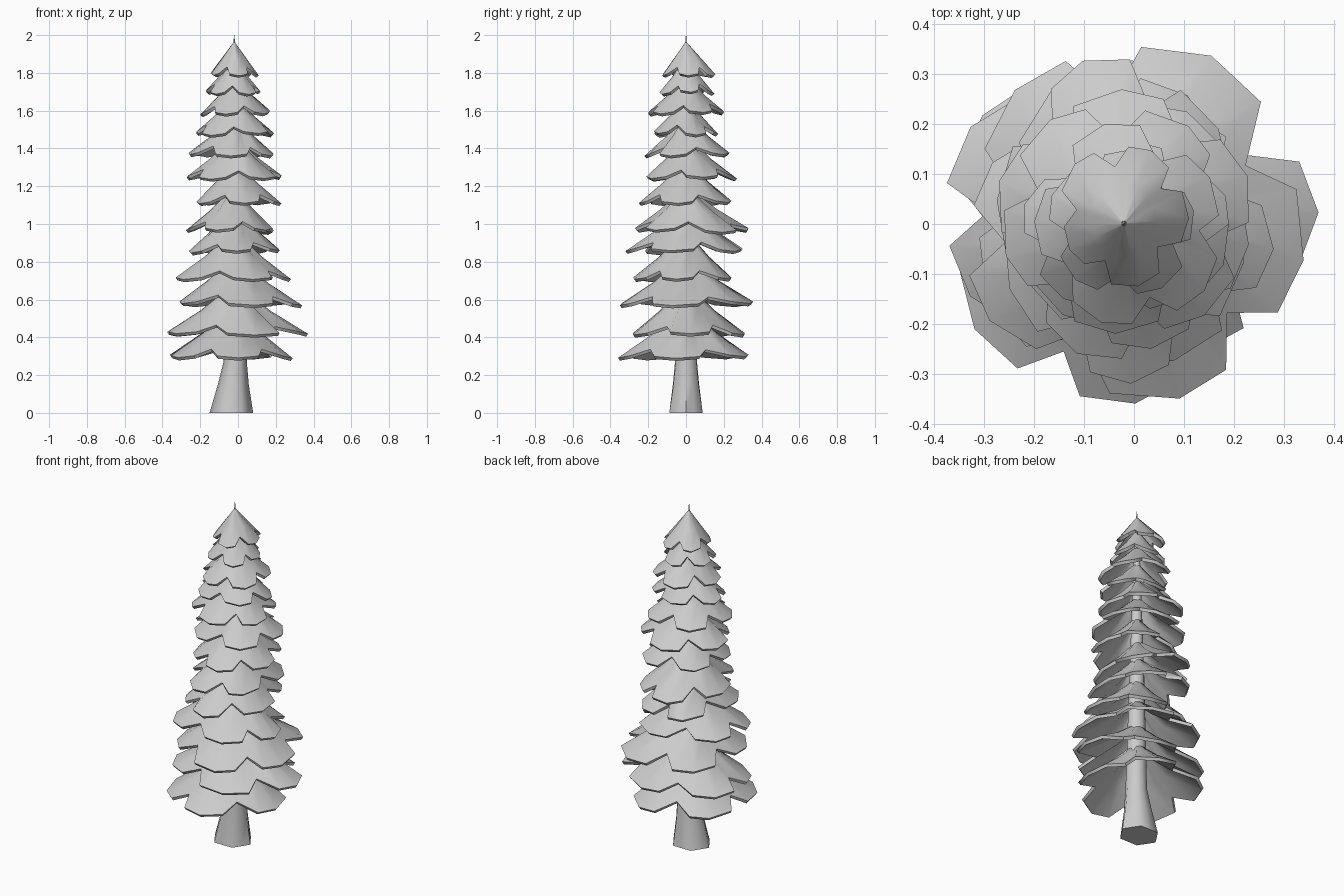
import bpy, bmesh, random
from math import sin, cos, radians, tau

if "Cube" in bpy.data.objects:
    bpy.data.objects.remove(bpy.data.objects["Cube"])

random.seed(4)
AXIS = -0.02

# tip height, x min, x max, y min, y max, direction of first bough (degrees)
TIERS = [
    (0.28, -0.36, 0.29, -0.36, 0.33, -77),
    (0.405, -0.375, 0.37, -0.28, 0.31, 0),
    (0.56, -0.31, 0.34, -0.35, 0.355, -8),
    (0.70, -0.33, 0.28, -0.28, 0.24, 0),
    (0.84, -0.26, 0.22, -0.32, 0.30, -88),
    (0.95, -0.275, 0.19, -0.27, 0.33, 33),
    (1.10, -0.22, 0.23, -0.25, 0.24, -10),
    (1.23, -0.27, 0.23, -0.21, 0.27, 20),
    (1.35, -0.26, 0.19, -0.22, 0.23, -20),
    (1.46, -0.22, 0.19, -0.17, 0.17, 20),
    (1.57, -0.20, 0.17, -0.20, 0.20, -40),
    (1.68, -0.17, 0.12, -0.14, 0.15, 10),
    (1.77, -0.145, 0.11, -0.125, 0.155, -77),
]


def skin(name, rings, caps, thickness=0):
    """Join equal rings of points into a surface."""
    bm = bmesh.new()
    loops = [[bm.verts.new(p) for p in r] for r in rings]
    n = len(rings[0])
    for a, b in zip(loops, loops[1:]):
        for i in range(n):
            j = (i + 1) % n
            bm.faces.new((a[i], a[j], b[j], b[i]))
    if caps:
        bm.faces.new(loops[0][::-1])
        bm.faces.new(loops[-1])
    me = bpy.data.meshes.new(name)
    bm.to_mesh(me)
    bm.free()
    ob = bpy.data.objects.new(name, me)
    bpy.context.collection.objects.link(ob)
    bpy.ops.object.select_all(action='DESELECT')
    ob.select_set(True)
    bpy.context.view_layer.objects.active = ob
    if thickness:
        m = ob.modifiers.new("thickness", 'SOLIDIFY')
        m.thickness = thickness
        m.offset = -1
        bpy.ops.object.modifier_apply(modifier=m.name)
    bpy.ops.object.shade_smooth_by_angle(angle=radians(60))
    return ob


def fit(vals, lo, hi):
    a, b = min(vals), max(vals)
    return [lo + (v - a) / (b - a) * (hi - lo) for v in vals]


# five-bough skirts: each bough has two corners and a tip, split by deep notches
for k, (z, x0, x1, y0, y1, phase) in enumerate(TIERS):
    xs, ys, zs = [], [], []
    for b in range(5):
        c = phase + 72 * b + random.uniform(-3, 3)
        length = random.uniform(0.94, 1.05)
        drop = random.uniform(-0.004, 0.01)
        for da, r, dz in ((-21, 0.96, 0.02), (0, 1.0, 0.01), (21, 0.96, 0.02), (36, 0.70, 0.055)):
            r *= length if da != 36 else 1
            a = radians(c + da + random.uniform(-2, 2))
            xs.append(r * cos(a))
            ys.append(r * sin(a))
            zs.append(z + dz + drop)
    xs, ys = fit(xs, x0, x1), fit(ys, y0, y1)
    top = k == len(TIERS) - 1
    h = 0.19 if top else 0.25 - 0.006 * k
    rings = [list(zip(xs, ys, zs))]
    for f, g in ((0.5, 0.52), (0.04 if top else 0.13, 1.0)):
        rings.append([(AXIS + (x - AXIS) * f, y * f, zz * (1 - g) + (z + h) * g)
                      for x, y, zz in rings[0]])
    skin(f"bough_tier_{k + 1}", rings, False, 0.018)

# trunk with a flared, lobed foot, tapering into a thin leader
rings = []
for z, rx, ry, cx, lobe in ((0, 0.108, 0.095, -0.035, 0.07), (0.15, 0.078, 0.073, -0.025, 0.05),
                            (0.27, 0.06, 0.06, -0.015, 0.03), (1.0, 0.04, 0.04, -0.02, 0),
                            (1.7, 0.018, 0.018, -0.02, 0), (1.94, 0.006, 0.006, -0.02, 0),
                            (2.0, 0.001, 0.001, -0.02, 0)):
    ring = []
    for i in range(12):
        a = tau * i / 12
        s = 1 + lobe * (1 if i % 2 == 0 else -1)
        ring.append((cx + rx * s * cos(a), ry * s * sin(a), z))
    rings.append(ring)
skin("trunk", rings, True)
